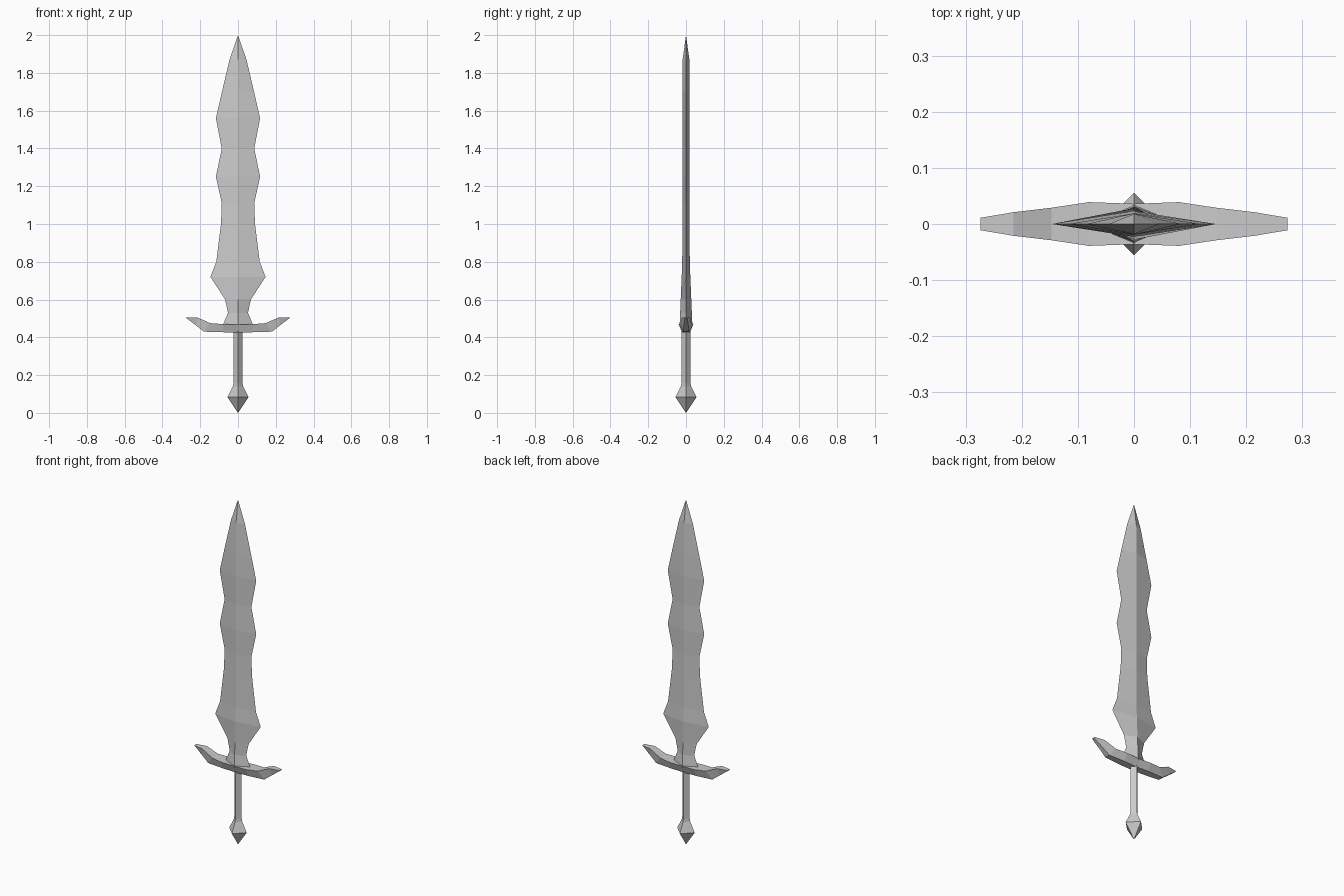
import bpy
import bmesh

if "Cube" in bpy.data.objects:
    bpy.data.objects.remove(bpy.data.objects["Cube"], do_unlink=True)

steel = bpy.data.materials.new("light_grey_steel")
steel.use_nodes = True
COLOUR = (0.6, 0.6, 0.6, 1)
steel.diffuse_color = COLOUR
steel.node_tree.nodes["Principled BSDF"].inputs["Base Color"].default_value = COLOUR


def loft(name, rings):
    """Skin equal-length rings of points, capping both ends."""
    bm = bmesh.new()
    loops = [[bm.verts.new(p) for p in ring] for ring in rings]
    for a, b in zip(loops, loops[1:]):
        for i in range(len(a)):
            j = (i + 1) % len(a)
            bm.faces.new((a[i], a[j], b[j], b[i]))
    bm.faces.new(loops[0][::-1])
    bm.faces.new(loops[-1])
    bmesh.ops.remove_doubles(bm, verts=bm.verts, dist=0.0005)
    bmesh.ops.recalc_face_normals(bm, faces=bm.faces)
    mesh = bpy.data.meshes.new(name)
    bm.to_mesh(mesh)
    bm.free()
    mesh.materials.append(steel)
    obj = bpy.data.objects.new(name, mesh)
    bpy.context.collection.objects.link(obj)
    return obj


def diamond(z, half_width, half_depth):
    return [(half_width, 0, z), (0, half_depth, z),
            (-half_width, 0, z), (0, -half_depth, z)]


# Wavy blade: height, half width, half thickness
blade = [(0.46, 0.082, 0.034), (0.53, 0.053, 0.031), (0.60, 0.068, 0.028),
         (0.72, 0.146, 0.023), (0.80, 0.115, 0.02), (1.00, 0.09, 0.019),
         (1.11, 0.086, 0.019), (1.25, 0.117, 0.019), (1.40, 0.086, 0.019),
         (1.56, 0.117, 0.019), (1.70, 0.085, 0.019), (1.87, 0.045, 0.018),
         (2.00, 0, 0)]
loft("blade", [diamond(*s) for s in blade])

# Grip and pommel, square with corners to the front and sides
grip = [(0.155, 0.024), (0.44, 0.024)]
loft("grip", [diamond(z, r, r) for z, r in grip])
pommel = [(0, 0), (0.083, 0.056), (0.14, 0.027), (0.157, 0.024)]
loft("pommel", [diamond(z, r, r) for z, r in pommel])

# Upswept guard: top x, top z, bottom x, bottom z, half depth
half = [(0.08, 0.47, 0.08, 0.427, 0.039), (0.147, 0.475, 0.18, 0.43, 0.029),
        (0.215, 0.505, 0.225, 0.465, 0.021), (0.274, 0.505, 0.274, 0.502, 0.011)]
stations = [(-a, b, -c, d, e) for a, b, c, d, e in reversed(half)]
stations += [(0, 0.468, 0, 0.425, 0.036)] + half
loft("guard", [[(tx, -d, tz), (tx, d, tz), (bx, d * 0.55, bz), (bx, -d * 0.55, bz)]
               for tx, tz, bx, bz, d in stations])
